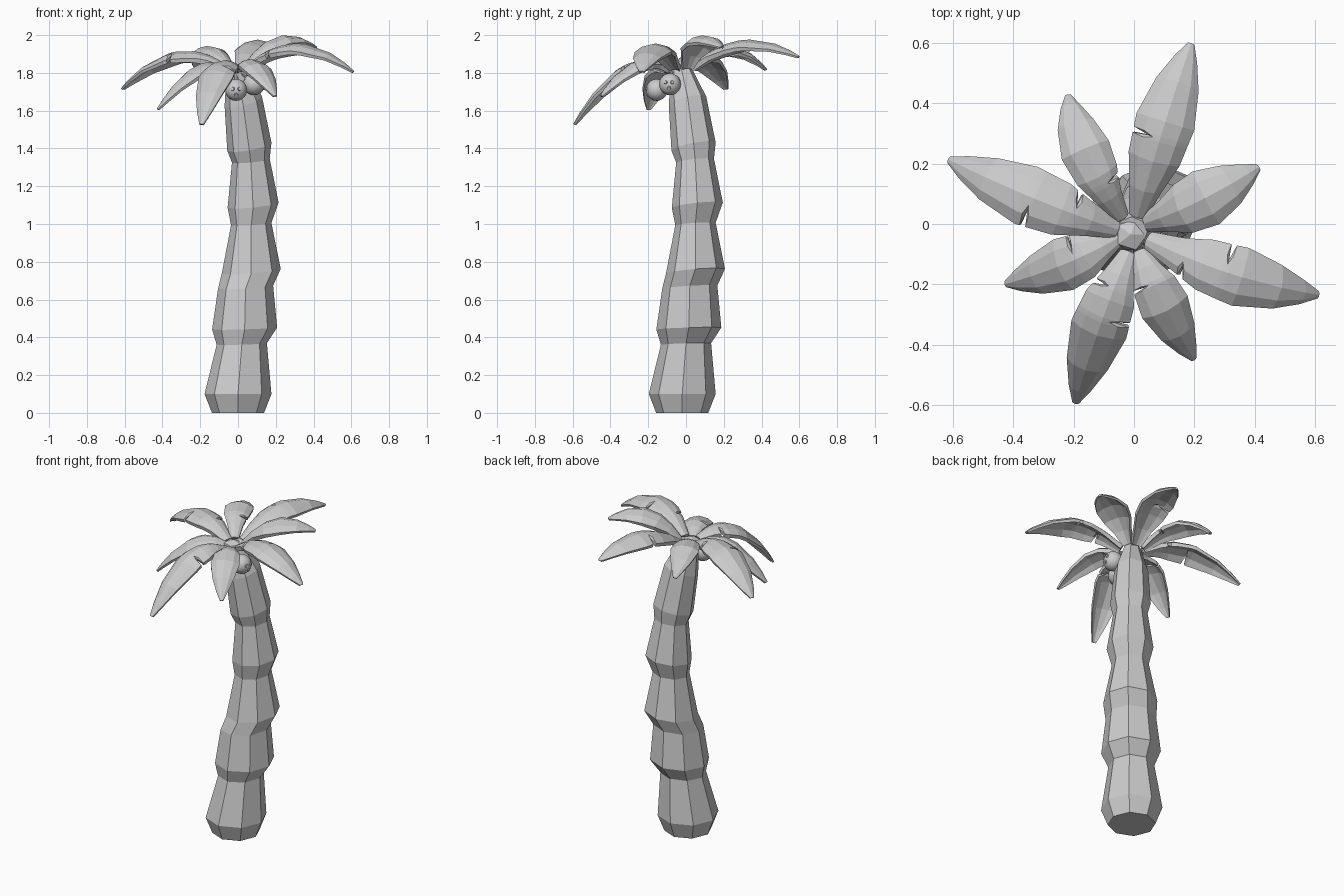
import bpy, bmesh, math
from mathutils import Vector

if "Cube" in bpy.data.objects:
    bpy.data.objects.remove(bpy.data.objects["Cube"])

grey = bpy.data.materials.new("light grey")
grey.diffuse_color = (0.6, 0.6, 0.6, 1)
grey.use_nodes = True
grey.node_tree.nodes["Principled BSDF"].inputs["Base Color"].default_value = grey.diffuse_color


def finish(bm, name):
    bmesh.ops.recalc_face_normals(bm, faces=bm.faces)
    me = bpy.data.meshes.new(name)
    bm.to_mesh(me)
    bm.free()
    me.materials.append(grey)
    ob = bpy.data.objects.new(name, me)
    bpy.context.collection.objects.link(ob)
    return ob


def loft(rings, name):
    """Closed skin through rings of points, capped at both ends."""
    bm = bmesh.new()
    vs = [[bm.verts.new(p) for p in r] for r in rings]
    n = len(vs[0])
    for a, b in zip(vs, vs[1:]):
        for i in range(n):
            j = (i + 1) % n
            bm.faces.new((a[i], a[j], b[j], b[i]))
    bm.faces.new(vs[0])
    bm.faces.new(vs[-1])
    return finish(bm, name)


def interp(table, t):
    for (t0, a), (t1, b) in zip(table, table[1:]):
        if t <= t1:
            return a + (b - a) * (t - t0) / (t1 - t0)
    return table[-1][1]


# Trunk: leaning eight-sided segments, (offset, height, radius, tilt)
segments = [(0, 0, .138, 0), (0, .1, .177, 0), (.02, .365, .133, .03),
            (.035, .447, .172, .03), (.04, .665, .146, .06), (.07, .75, .156, .08),
            (.07, 1.0, .107, .06), (.08, 1.1, .135, .1), (.068, 1.335, .1, .1),
            (.06, 1.41, .117, .18), (.028, 1.65, .099, .25), (-.008, 1.825, .052, .25)]
rings = []
for off, z, r, tilt in segments:
    ring = []
    for i in range(8):
        a = i * math.pi / 4
        dx, dy = r * math.cos(a), r * math.sin(a)
        ring.append((off + dx, off - .02 + dy, z + (dx + dy) * tilt))
    rings.append(ring)
loft(rings, "trunk")

# Crown hub
bm = bmesh.new()
bmesh.ops.create_icosphere(bm, subdivisions=1, radius=1)
for v in bm.verts:
    v.co = Vector((-.01 + v.co.x * .06, -.035 + v.co.y * .06, 1.815 + v.co.z * .035))
finish(bm, "crown_hub")

HALF_WIDTH = [(0, .03), (.15, .055), (.32, .088), (.55, .1), (.78, .074), (.92, .04), (1, .012)]


def leaf(name, root, mid, tip, width, notches):
    """Arched blade through root, mid and tip; notches are (position, side)."""
    p0, pm, p2 = Vector(root), Vector(mid), Vector(tip)
    p1 = pm * 2 - (p0 + p2) / 2
    stations = [(t, 0) for t in (0, .15, .32, .55, .78, .92, 1)]
    for t, side in notches:
        stations += [(t - .018, 0), (t, side), (t + .018, 0)]
    stations.sort()
    out = []
    for t, side in stations:
        c = p0 * (1 - t) ** 2 + p1 * 2 * t * (1 - t) + p2 * t * t
        d = (p1 - p0) * (1 - t) + (p2 - p1) * t
        lat = Vector((-d.y, d.x, 0)).normalized()
        up = d.cross(lat).normalized()
        w = interp(HALF_WIDTH, t) * width
        th = .010 + .018 * (1 - t)

        def pt(u, drop):
            s = .45 if side and u * side > 0 else 1
            return c + lat * (u * w * s) + up * (drop * s)

        arch = [(-1, -.42), (-.6, -.14), (0, 0), (.6, -.14), (1, -.42)]
        top = [pt(u, h * w) for u, h in arch]
        under = [pt(u * .94, h * w - th) for u, h in reversed(arch)]
        out.append(top + under)
    return loft(out, name)


# Leaves: root, middle, tip, width scale, notches (side +1 = left of growth)
leaf("leaf_back", (.01, .02, 1.84), (.095, .31, 1.975), (.19, .6, 1.89), 1.0, [(.45, 1)])
leaf("leaf_back_right", (.03, 0, 1.84), (.215, .075, 1.995), (.415, .19, 1.94), .98, [])
leaf("leaf_right", (.04, -.05, 1.84), (.33, -.168, 1.955), (.615, -.235, 1.81), 1.0, [(.45, 1), (.22, -1)])
leaf("leaf_front_right", (.015, -.085, 1.83), (.1, -.27, 1.86), (.2, -.452, 1.68), .84, [(.3, -1)])
leaf("leaf_front", (-.015, -.09, 1.83), (-.115, -.345, 1.83), (-.195, -.597, 1.53), .96, [(.45, 1), (.24, -1)])
leaf("leaf_front_left", (-.05, -.045, 1.83), (-.235, -.135, 1.83), (-.43, -.2, 1.61), .9, [(.4, -1)])
leaf("leaf_left", (-.05, -.02, 1.84), (-.34, .088, 1.91), (-.617, .215, 1.72), 1.02, [(.5, 1), (.25, -1)])
leaf("leaf_back_left", (-.035, .015, 1.84), (-.155, .23, 1.945), (-.22, .43, 1.82), .84, [(.25, -1)])


# Coconuts with three raised eyes and a short stem
def coconut(name, centre, radius, facing):
    c, f = Vector(centre), Vector(facing).normalized()
    bm = bmesh.new()
    bmesh.ops.create_uvsphere(bm, u_segments=16, v_segments=10, radius=radius)
    bmesh.ops.translate(bm, vec=c, verts=bm.verts)
    ob = finish(bm, name)
    for poly in ob.data.polygons:
        poly.use_smooth = True
    side = f.cross(Vector((0, 0, 1))).normalized()
    up = side.cross(f)
    for k in range(3):
        a = math.radians(-90 + 120 * k)
        n = (f + (side * math.cos(a) + up * math.sin(a)) * .38).normalized()
        bm = bmesh.new()
        bmesh.ops.create_cone(bm, cap_ends=True, segments=8, radius1=.011,
                              radius2=.008, depth=.008)
        bmesh.ops.rotate(bm, matrix=n.to_track_quat('Z', 'Y').to_matrix(), verts=bm.verts)
        bmesh.ops.translate(bm, vec=c + n * radius, verts=bm.verts)
        finish(bm, name + "_eye")
    top = Vector((-.01, -.06, 1.82))
    loft([[p + Vector((.008 * math.cos(i * math.pi / 2), .008 * math.sin(i * math.pi / 2), 0))
           for i in range(4)] for p in (c, top)], name + "_stem")


coconut("coconut_front", (-.01, -.155, 1.71), .058, (0, -1, -.1))
coconut("coconut_right", (.085, -.085, 1.74), .058, (1, -.1, 0))
